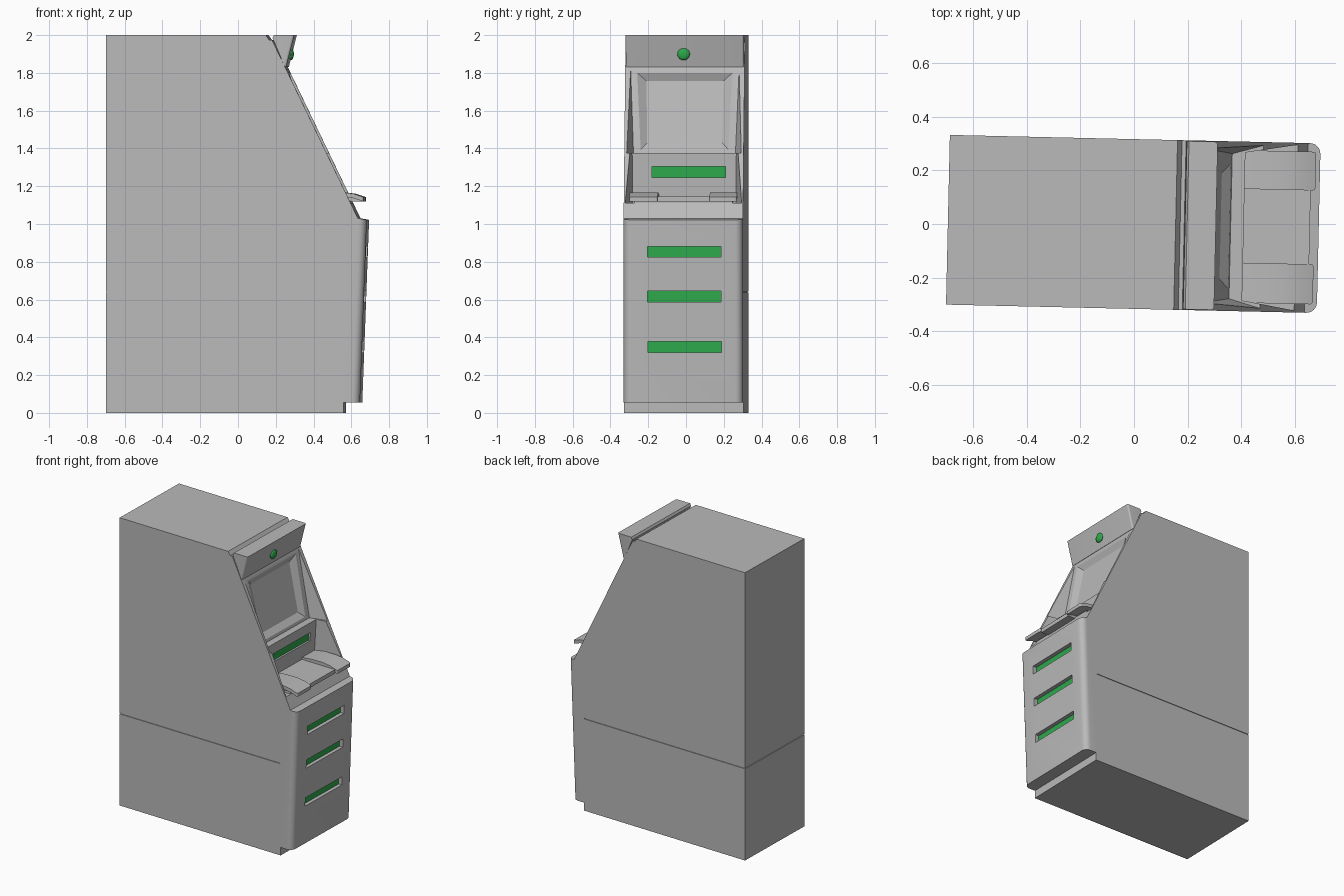
import bpy, bmesh, math

if "Cube" in bpy.data.objects:
    bpy.data.objects.remove(bpy.data.objects["Cube"])

TURN = math.radians(-1.3)   # the cabinet stands slightly turned


def material(name, rgb):
    m = bpy.data.materials.new(name)
    m.diffuse_color = (*rgb, 1)
    m.use_nodes = True
    m.node_tree.nodes["Principled BSDF"].inputs["Base Color"].default_value = m.diffuse_color
    return m


GREY = material("cabinet grey", (0.49, 0.49, 0.49))
GREEN = material("indicator green", (0.027, 0.39, 0.072))


def finish(name, bm, mat):
    bmesh.ops.recalc_face_normals(bm, faces=bm.faces)
    me = bpy.data.meshes.new(name)
    bm.to_mesh(me)
    bm.free()
    me.materials.append(mat)
    ob = bpy.data.objects.new(name, me)
    bpy.context.collection.objects.link(ob)
    return ob


def prism(name, profile, y0, y1, mat=GREY, bevel=(), radius=0.04):
    """Extrude an x,z profile along y; y0 / y1 may be functions of x, z.
    bevel lists profile segments whose two side edges get rounded."""
    f0 = y0 if callable(y0) else lambda x, z: y0
    f1 = y1 if callable(y1) else lambda x, z: y1
    bm = bmesh.new()
    a = [bm.verts.new((x, f0(x, z), z)) for x, z in profile]
    b = [bm.verts.new((x, f1(x, z), z)) for x, z in profile]
    bm.faces.new(a)
    bm.faces.new(b[::-1])
    n = len(profile)
    for i in range(n):
        j = (i + 1) % n
        bm.faces.new((a[i], b[i], b[j], a[j]))
    if bevel:
        edges = [bm.edges.get((s[i], s[(i + 1) % n])) for i in bevel for s in (a, b)]
        bmesh.ops.bevel(bm, geom=edges, offset=radius, segments=6,
                        profile=0.5, affect='EDGES', clamp_overlap=True)
    return finish(name, bm, mat)


def box(name, x0, x1, y0, y1, z0, z1, mat=GREY):
    return prism(name, [(x0, z0), (x1, z0), (x1, z1), (x0, z1)], y0, y1, mat)


def cut(target, cutter):
    mod = target.modifiers.new("cut", 'BOOLEAN')
    mod.operation, mod.solver, mod.object = 'DIFFERENCE', 'EXACT', cutter
    bpy.context.view_layer.objects.active = target
    bpy.ops.object.modifier_apply(modifier=mod.name)
    bpy.data.objects.remove(cutter)


# Cabinet body with plinth, rounded front door and sloping upper front
HW = 0.316
body = prism("cabinet", [(-0.693, 0), (0.565, 0), (0.565, 0.055), (0.652, 0.055),
                         (0.688, 1.022), (0.642, 1.03), (0.187, 1.975),
                         (0.172, 1.975), (0.155, 2.0), (-0.693, 2.0)],
             -HW, HW, bevel=[3], radius=0.04)

# Screen niche and shelf niche, with side walls that flare forward
up = lambda x, z: 0.27 + 0.2875 * (x - 0.36) + 0.1018 * (z - 1.375)
low = lambda x, z: 0.274 + 0.17 * (x - 0.40)
for prof, w in (
        ([(0.258, 1.835), (0.36, 1.375), (0.8, 1.375), (0.8, 1.835)], up),
        ([(0.41, 1.40), (0.395, 1.11), (0.8, 1.11), (0.8, 1.40)], low)):
    cut(body, prism("niche_cutter", prof, lambda x, z: -w(x, z), w))


# Screen: bevelled recess in the sloping face
def on_screen(z, depth):
    return 0.36 - (z - 1.375) * 0.2217 - depth


def screen_ring(bm, z0, z1, half0, half1, depth):
    return [bm.verts.new((on_screen(z, depth), y, z))
            for y, z in ((-half0, z0), (half0, z0), (half1, z1), (-half1, z1))]


bm = bmesh.new()
rings = [screen_ring(bm, 1.385, 1.815, 0.238, 0.262, -0.02),
         screen_ring(bm, 1.395, 1.80, 0.232, 0.252, 0.0),
         screen_ring(bm, 1.43, 1.757, 0.198, 0.204, 0.025)]
bm.faces.new(rings[0])
bm.faces.new(rings[2])
for r, s in zip(rings, rings[1:]):
    for i in range(4):
        j = (i + 1) % 4
        bm.faces.new((r[i], r[j], s[j], s[i]))
cut(body, finish("screen_cutter", bm, GREY))

# Slots with green backs: three in the door, one above the shelf
for name, z, yc, xf in (("door_slot_low", 0.35, 0.008, 0.663),
                        ("door_slot_mid", 0.617, 0.006, 0.673),
                        ("door_slot_high", 0.853, 0.006, 0.681),
                        ("card_slot", 1.275, 0.024, 0.405)):
    d = 0.03 if z < 1 else 0.02
    cut(body, box("slot_cutter", xf - d, xf + 0.05, yc - 0.195, yc + 0.195,
                  z - 0.029, z + 0.029))
    box(name, xf - d - 0.004, xf - d + 0.004, yc - 0.195, yc + 0.195,
        z - 0.029, z + 0.029, GREEN)

# Seam around the sides and back
for s in (-1, 1):
    cut(body, box("seam_cutter", -0.8, 0.56, *sorted((s * (HW - 0.005), s * 0.4)),
                  0.637, 0.643))
cut(body, box("seam_cutter", -0.8, -0.688, -0.4, 0.4, 0.637, 0.643))

# Visor over the screen, rounded at its front corners
visor = prism("visor", [(0.19, 1.985), (0.198, 2.0), (0.305, 2.0), (0.262, 1.83), (0.252, 1.838)],
              -0.313, 0.313, bevel=[2], radius=0.03)

# Round lamp on the visor
bm = bmesh.new()
bmesh.ops.create_uvsphere(bm, u_segments=24, v_segments=12, radius=0.033)
for v in bm.verts:
    v.co = (v.co.x * 0.45 + 0.281, v.co.y - 0.006, v.co.z + 1.90)
lamp = finish("lamp", bm, GREEN)

# Shelf: flat middle tray and two curved hand rests
box("middle_tray", 0.39, 0.655, -0.137, 0.142, 1.118, 1.145)
top = [(0.39, 1.158), (0.48, 1.167), (0.56, 1.168), (0.62, 1.16), (0.672, 1.142)]
rest = top + [(x, z - 0.024) for x, z in reversed(top)]
rests = [prism("hand_rest_near", rest, -0.284, -0.135, bevel=[4], radius=0.01),
         prism("hand_rest_far", rest, 0.14, 0.284, bevel=[4], radius=0.01)]
# Support under the shelf
box("shelf_support", 0.39, 0.60, -0.26, 0.26, 1.10, 1.125)

# Smooth the rounded parts and turn everything together
for ob in list(bpy.context.collection.objects):
    ob.rotation_euler.z = TURN
    if ob in [body, visor, lamp] + rests:
        bpy.ops.object.select_all(action='DESELECT')
        ob.select_set(True)
        bpy.context.view_layer.objects.active = ob
        bpy.ops.object.shade_smooth_by_angle(angle=math.radians(30))
